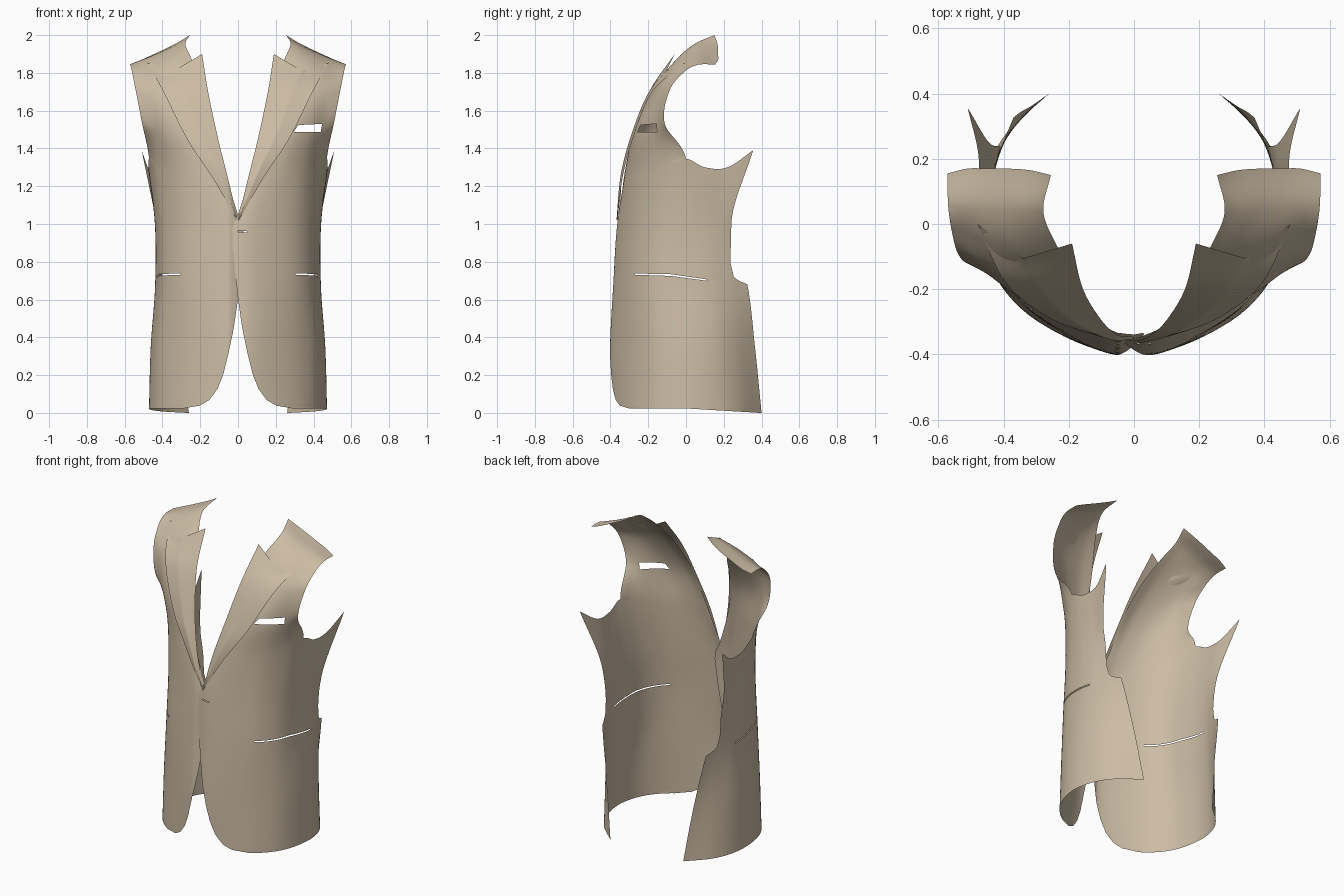
import bpy, bmesh, math
from mathutils import Vector

if "Cube" in bpy.data.objects:
    bpy.data.objects.remove(bpy.data.objects["Cube"])

cloth = bpy.data.materials.new("tan cloth")
cloth.diffuse_color = (0.60, 0.50, 0.37, 1)
cloth.use_nodes = True
cloth.node_tree.nodes["Principled BSDF"].inputs["Base Color"].default_value = cloth.diffuse_color


def spline(pts, t):
    """Catmull-Rom through pts, t from 0 to len-1."""
    n = len(pts)
    i = max(0, min(int(t), n - 2))
    f = t - i
    p1, p2 = pts[i], pts[i + 1]
    p0 = pts[i - 1] if i > 0 else p1 * 2 - p2
    p3 = pts[i + 2] if i + 2 < n else p2 * 2 - p1
    return 0.5 * (2 * p1 + (p2 - p0) * f + (2 * p0 - 5 * p1 + 4 * p2 - p3) * f * f
                  + (3 * p1 - p0 - 3 * p2 + p3) * f ** 3)


def lerp(table, z):
    if z <= table[0][0]:
        return table[0][1]
    for (a, va), (b, vb) in zip(table, table[1:]):
        if z <= b:
            return va + (vb - va) * (z - a) / (b - a)
    return table[-1][1]


# Body sections from centre front round to the side back: height, then (x, y)
LOWER = [
    (0.012, [(-.05, -.385), (.06, -.397), (.2, -.352), (.34, -.265), (.43, -.15), (.47, 0), (.455, .15), (.39, .28), (.26, .40)]),
    (0.35, [(-.05, -.39), (.06, -.40), (.2, -.345), (.33, -.26), (.42, -.15), (.46, 0), (.45, .14), (.40, .25), (.31, .365)]),
    (0.68, [(-.05, -.375), (.06, -.383), (.2, -.335), (.32, -.26), (.40, -.15), (.435, 0), (.435, .12), (.41, .22), (.37, .325)]),
    (1.0, [(-.05, -.355), (.06, -.362), (.2, -.315), (.32, -.24), (.40, -.13), (.435, 0), (.44, .1), (.435, .18), (.43, .24)]),
]
# Underarm row, then chest rows up to the shoulder seam
UNDERARM = [(.07, -.325, 1.27), (.15, -.315, 1.27), (.25, -.28, 1.27), (.35, -.21, 1.28), (.43, -.1, 1.31),
            (.47, 0, 1.345), (.475, .1, 1.30), (.478, .22, 1.30), (.51, .355, 1.39)]
UPPER = [
    [(.125, -.27, 1.5), (.2, -.275, 1.5), (.3, -.252, 1.5), (.38, -.207, 1.51), (.45, -.15, 1.52), (.507, -.112, 1.53)],
    [(.175, -.17, 1.7), (.25, -.18, 1.7), (.33, -.17, 1.7), (.41, -.15, 1.7), (.48, -.12, 1.7), (.54, -.09, 1.70)],
    [(.24, -.06, 1.86), (.3, -.07, 1.85), (.37, -.07, 1.835), (.44, -.055, 1.82), (.51, -.035, 1.80), (.56, -.015, 1.80)],
    [(.278, .04, 1.95), (.33, .04, 1.932), (.39, .045, 1.907), (.45, .05, 1.883), (.515, .055, 1.86), (.57, .06, 1.842)],
    [(.255, .15, 2.0), (.32, .165, 1.96), (.39, .17, 1.925), (.45, .17, 1.897), (.51, .17, 1.87), (.572, .155, 1.845)],
]
# Cutaway front edge (z, x) and back edge with vent step (z, y)
FRONT_EDGE = [(.012, .29), (.028, .2), (.06, .15), (.12, .108), (.2, .077), (.3, .053), (.45, .022), (.6, 0),
              (.8, -.022), (.95, -.032), (1.0, -.026), (1.05, 0), (1.27, .07)]
BACK_EDGE = [(0, .45), (.683, .45), (.69, .30), (.715, .255), (.8, .235), (.99, .24), (1.0, .6)]


def body_grid(n1=40, n2=26, seg=22):
    rows = [[Vector((x, y, z)) for x, y in pts] for z, pts in LOWER]
    rows += [[Vector(p) for p in r] for r in [UNDERARM] + UPPER]
    nlow = len(LOWER)
    cols = [[r[c] for r in rows if len(r) > c] for c in range(9)]
    grid = []
    for i in range((len(rows) - 1) * seg + 1):
        v = i / seg
        full = v <= nlow
        line = [spline(c, v) for c in cols[:9 if full else 6]]
        z = line[0].z
        u0, u1 = 0.0, 8.0
        if full:
            ex, by = lerp(FRONT_EDGE, z), lerp(BACK_EDGE, z)
            while spline(line, u0).x < ex - 1e-4 and u0 < 4:
                u0 += 0.01
            while spline(line, u1).y > by and u1 > 5.5:
                u1 -= 0.01
        us = [u0 + (5 - u0) * j / n1 for j in range(n1 + 1)]
        if full:
            us += [5 + (u1 - 5) * j / n2 for j in range(1, n2 + 1)]
        out = [spline(line, u) for u in us]
        for p in out:                       # gentle dip of the hem
            if p.z < 0.3:
                p.z += (1 - p.z / 0.3) * (0.012 - 0.025 * max(0, p.y / 0.4))
        grid.append(out)
    return grid


def lapel_grid(n=40, m=10):
    inner = [(0, -.362, 1.02), (.055, -.338, 1.25), (.105, -.288, 1.45), (.158, -.195, 1.7), (.19, -.06, 1.9)]
    middle = [(.002, -.368, 1.02), (.095, -.347, 1.25), (.19, -.297, 1.45), (.282, -.207, 1.68), (.34, -.105, 1.81)]
    outer = [(.004, -.366, 1.02), (.138, -.335, 1.25), (.27, -.282, 1.45), (.395, -.178, 1.7), (.48, 0, 1.855)]
    a, b, c = [[Vector(p) for p in l] for l in (inner, middle, outer)]
    grid = []
    for i in range(n + 1):
        t = 4 * i / n
        p, q, r = spline(a, t), spline(b, t), spline(c, t)
        grid.append([p.lerp(q, j / m) for j in range(m)] + [q.lerp(r, j / m) for j in range(m + 1)])
    return grid


def cut(bm, poly, a, b, keep):
    """Open a convex hole, drawn in axes a and b, in the faces that pass keep."""
    lo = [min(p[k] for p in poly) - .04 for k in (0, 1)]
    hi = [max(p[k] for p in poly) + .04 for k in (0, 1)]
    planes = []
    mid = [sum(p[k] for p in poly) / len(poly) for k in (0, 1)]
    for p, q in zip(poly, poly[1:] + poly[:1]):
        no, co = Vector((0, 0, 0)), Vector((0, 0, 0))
        co[a], co[b] = p
        no[a], no[b] = q[1] - p[1], p[0] - q[0]
        if no[a] * (mid[0] - p[0]) + no[b] * (mid[1] - p[1]) > 0:
            no.negate()
        planes.append((co, no.normalized()))

    def near():
        res = []
        for f in bm.faces:
            m = f.calc_center_median()
            if keep(m) and lo[0] < m[a] < hi[0] and lo[1] < m[b] < hi[1]:
                res.append(f)
        return res
    for co, no in planes:
        fs = near()
        geom = fs + list({e for f in fs for e in f.edges}) + list({v for f in fs for v in f.verts})
        bmesh.ops.bisect_plane(bm, geom=geom, dist=1e-5, plane_co=co, plane_no=no)
    dead = [f for f in near()
            if all((f.calc_center_median() - co).dot(no) < 0 for co, no in planes)]
    bmesh.ops.delete(bm, geom=dead, context='FACES')


def sheet(name, grid, side, cuts=()):
    bm = bmesh.new()
    vs = [[bm.verts.new(p) for p in row] for row in grid]
    for r0, r1 in zip(vs, vs[1:]):
        for j in range(min(len(r0), len(r1)) - 1):
            bm.faces.new((r0[j], r0[j + 1], r1[j + 1], r1[j]))
    for c in cuts:
        cut(bm, *c)
    if side < 0:                            # mirrored half tucks under at the front
        for v in bm.verts:
            v.co.y += 0.025 * max(0, min(1, (.05 - v.co.x) / .08))
            v.co.x *= -1
        bmesh.ops.reverse_faces(bm, faces=bm.faces[:])
    me = bpy.data.meshes.new(name)
    bm.to_mesh(me)
    bm.free()
    for p in me.polygons:
        p.use_smooth = True
    me.materials.append(cloth)
    ob = bpy.data.objects.new(name, me)
    bpy.context.collection.objects.link(ob)


# Pocket slits on both sides; chest pocket and buttonhole on the left only
at_side = lambda m: m.x > .2
at_front = lambda m: m.y < .05
hip = [([(-.27, .731), (-.08, .725), (-.08, .734), (-.27, .738)], 1, 2, at_side),
       ([(-.08, .725), (.115, .699), (.115, .706), (-.08, .734)], 1, 2, at_side)]
left_only = [([(.295, 1.488), (.438, 1.487), (.445, 1.53), (.32, 1.524)], 0, 2, at_front),
             ([(.0, .959), (.05, .955), (.05, .961), (.0, .966)], 0, 2, at_front)]

body, lapel = body_grid(), lapel_grid()
for side, label in ((1, "left"), (-1, "right")):
    sheet(label + "_front_panel", body, side, hip + (left_only if side > 0 else []))
    sheet(label + "_lapel", lapel, side)
